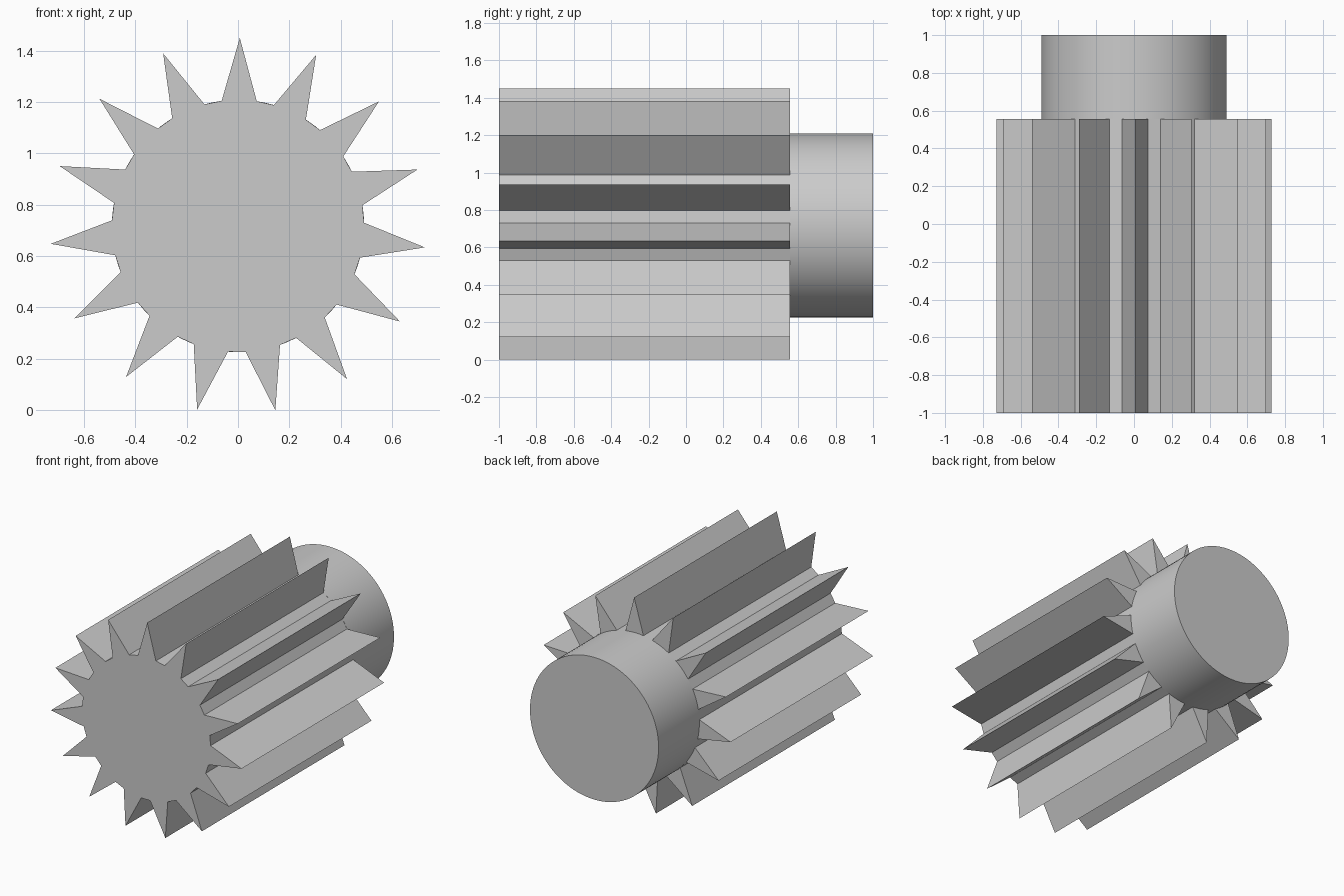
import bpy, bmesh, math
from mathutils import Vector

cube = bpy.data.objects.get("Cube")
if cube:
    bpy.data.objects.remove(cube)

TEETH = 15
TIP_R, ROOT_R = 0.732, 0.491
CENTRE_Z = 0.7174
FRONT, SHOULDER, BACK = -1.0, 0.555, 1.0
TURN = math.radians(0.55)
HALF_TOOTH = math.radians(8)

# Single plain grey
grey = bpy.data.materials.new("plain_grey")
grey.use_nodes = True
colour = (0.6, 0.6, 0.6, 1)
grey.diffuse_color = colour
grey.node_tree.nodes["Principled BSDF"].inputs["Base Color"].default_value = colour


def ring_point(radius, angle):
    """Point measured clockwise from the top, seen from the front."""
    return (radius * math.sin(angle), CENTRE_Z + radius * math.cos(angle))


def prism(name, outline, y0, y1):
    """Extrude an x-z outline along y."""
    bm = bmesh.new()
    face = bm.faces.new([bm.verts.new((x, y0, z)) for x, z in outline])
    result = bmesh.ops.extrude_face_region(bm, geom=[face], use_keep_orig=True)
    moved = [v for v in result["geom"] if isinstance(v, bmesh.types.BMVert)]
    bmesh.ops.translate(bm, verts=moved, vec=Vector((0, y1 - y0, 0)))
    bmesh.ops.recalc_face_normals(bm, faces=bm.faces)
    mesh = bpy.data.meshes.new(name)
    bm.to_mesh(mesh)
    bm.free()
    mesh.materials.append(grey)
    obj = bpy.data.objects.new(name, mesh)
    bpy.context.collection.objects.link(obj)
    return obj


# Toothed body: pointed teeth separated by narrow flat roots
outline = []
for i in range(TEETH):
    a = TURN + i * math.tau / TEETH
    outline += [ring_point(ROOT_R, a - HALF_TOOTH),
                ring_point(TIP_R, a),
                ring_point(ROOT_R, a + HALF_TOOTH)]
prism("toothed_body", outline, FRONT, SHOULDER)

# Smooth round shaft at the back
circle = [ring_point(ROOT_R, i * math.tau / 96) for i in range(96)]
shaft = prism("round_shaft", circle, SHOULDER, BACK)
bpy.ops.object.select_all(action='DESELECT')
shaft.select_set(True)
bpy.context.view_layer.objects.active = shaft
bpy.ops.object.shade_smooth_by_angle(angle=math.radians(30))
